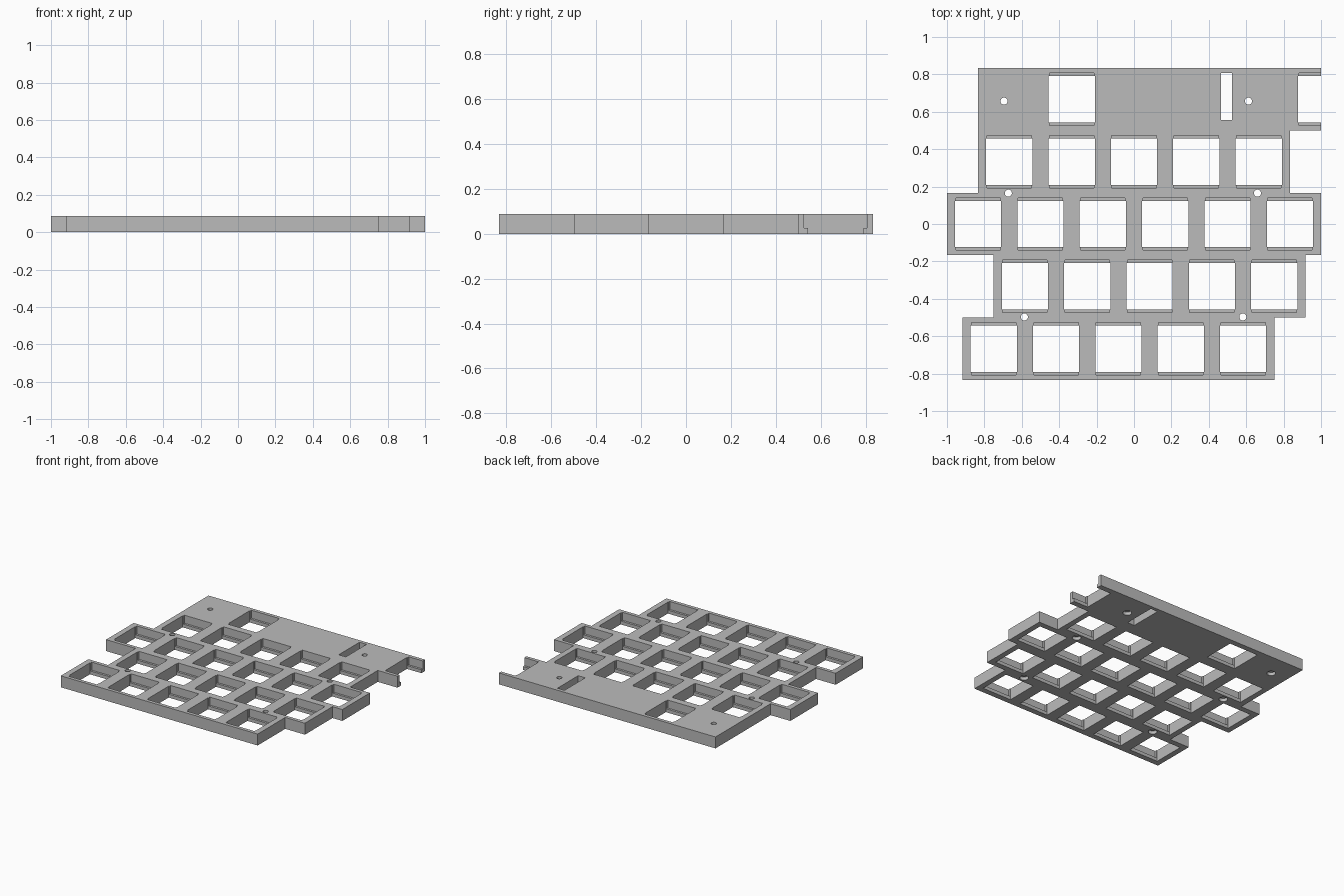
import bpy, bmesh
from mathutils import Matrix, Vector

if "Cube" in bpy.data.objects:
    bpy.data.objects.remove(bpy.data.objects["Cube"])

PITCH = 1 / 3          # spacing of one key
THICK = 0.0875         # plate thickness
HOLE = 0.247           # key opening
RECESS_X, RECESS_Y = 0.238, 0.28
LEDGE = 0.026          # height of the clip ledge
SCREW_R, HEAD_R, HEAD_DEPTH = 0.019, 0.031, 0.025

# Each row, front to back: left edge, right edge, filled key positions
ROWS = [(-11/12, 0.75, range(5)),
        (-0.75, 11/12, range(5)),
        (-1, 1, range(6)),
        (-5/6, 5/6, range(5)),
        (-5/6, 1, (1, 4.5))]
SCREWS = [(-0.695, 0.657), (0.612, 0.657), (-0.672, 0.165),
          (0.66, 0.165), (-0.586, -0.497), (0.582, -0.497)]


def add_box(bm, x, y, z0, z1, sx, sy):
    m = Matrix.Translation((x, y, (z0 + z1) / 2)) @ Matrix.Diagonal((sx, sy, z1 - z0, 1))
    bmesh.ops.create_cube(bm, size=1, matrix=m)


def add_cylinder(bm, x, y, z0, z1, r):
    bmesh.ops.create_cone(bm, cap_ends=True, segments=24, radius1=r, radius2=r,
                          depth=z1 - z0, matrix=Matrix.Translation((x, y, (z0 + z1) / 2)))


def make_object(name, bm):
    bmesh.ops.recalc_face_normals(bm, faces=bm.faces)
    mesh = bpy.data.meshes.new(name)
    bm.to_mesh(mesh)
    bm.free()
    ob = bpy.data.objects.new(name, mesh)
    bpy.context.collection.objects.link(ob)
    return ob


# Stepped outline: up the right edges, then down the left edges
right, left = [], []
for i, (x0, x1, _) in enumerate(ROWS):
    for y in ((i - 2.5) * PITCH, (i - 1.5) * PITCH):
        right.append((x1, y))
        left.append((x0, y))
outline = list(dict.fromkeys(right + left[::-1]))

bm = bmesh.new()
face = bm.faces.new([bm.verts.new((x, y, 0)) for x, y in outline])
top = bmesh.ops.extrude_face_region(bm, geom=[face])["geom"]
bmesh.ops.translate(bm, vec=Vector((0, 0, THICK)),
                    verts=[v for v in top if isinstance(v, bmesh.types.BMVert)])
plate = make_object("key_plate", bm)

grey = bpy.data.materials.new("plain grey")
grey.use_nodes = True
grey.diffuse_color = (0.5, 0.5, 0.5, 1)
grey.node_tree.nodes["Principled BSDF"].inputs["Base Color"].default_value = (0.5, 0.5, 0.5, 1)
plate.data.materials.append(grey)

# Cutters: through openings, upper clip recesses, screw head pockets underneath
through, recess, pockets = bmesh.new(), bmesh.new(), bmesh.new()
for i, (x0, _, keys) in enumerate(ROWS):
    for k in keys:
        if k == 4.5:
            k = 5
        x, y = x0 + (k + 0.5) * PITCH, (i - 2) * PITCH
        add_box(through, x, y, -0.1, 0.2, HOLE, HOLE)
        add_box(recess, x, y, LEDGE, 0.2, RECESS_X, RECESS_Y)
add_box(through, 0.494, 0.681, -0.1, 0.2, 0.06, 0.251)  # connector slot
for x, y in SCREWS:
    add_cylinder(through, x, y, -0.1, 0.2, SCREW_R)
    add_cylinder(pockets, x, y, -0.1, HEAD_DEPTH, HEAD_R)

cutters = [make_object("opening_cutter", through),
           make_object("recess_cutter", recess),
           make_object("pocket_cutter", pockets)]
bpy.context.view_layer.objects.active = plate
for cutter in cutters:
    cutter.hide_render = True
    mod = plate.modifiers.new(cutter.name, "BOOLEAN")
    mod.operation, mod.solver, mod.object = "DIFFERENCE", "EXACT", cutter
    bpy.ops.object.modifier_apply(modifier=mod.name)
    bpy.data.objects.remove(cutter)
